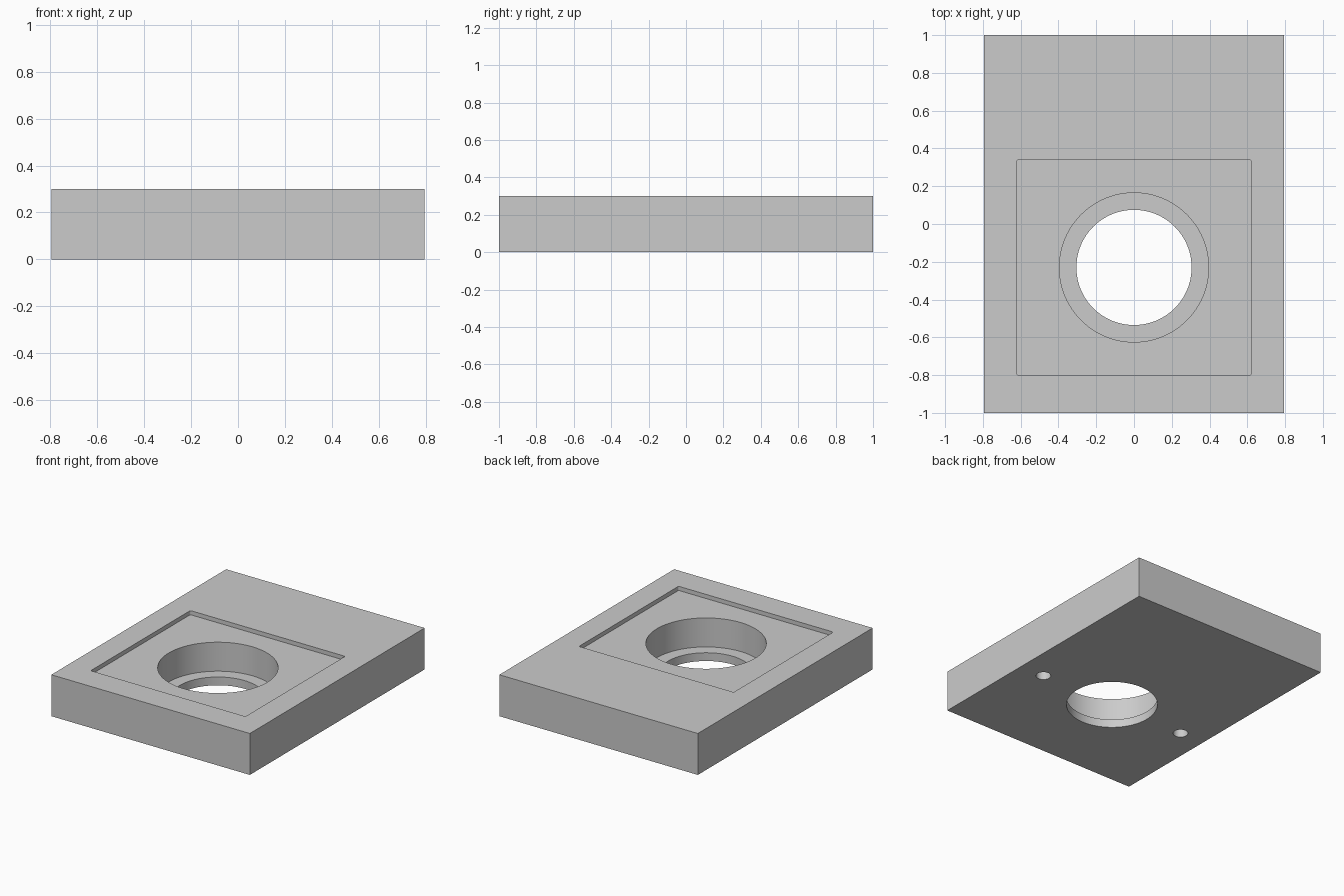
import bpy
import math

old = bpy.data.objects.get("Cube")
if old:
    bpy.data.objects.remove(old, do_unlink=True)

WIDTH, LENGTH, HEIGHT = 1.59, 2.0, 0.30
BORE_Y = -0.23
RECESS_Z = HEIGHT - 0.03   # floor of the square recess
LEDGE_Z = 0.06             # floor of the wide bore

grey = bpy.data.materials.new("light_grey")
grey.use_nodes = True
colour = (0.6, 0.6, 0.6, 1)
grey.diffuse_color = colour
grey.node_tree.nodes["Principled BSDF"].inputs["Base Color"].default_value = colour


def box(name, x, y, z):
    """Box spanning the given (low, high) ranges."""
    spans = (x, y, z)
    bpy.ops.mesh.primitive_cube_add(size=1, location=[sum(s) / 2 for s in spans])
    obj = bpy.context.object
    obj.name = name
    obj.scale = [s[1] - s[0] for s in spans]
    bpy.ops.object.transform_apply(location=False, rotation=False, scale=True)
    obj.data.materials.append(grey)
    return obj


def cylinder(name, x, radius, low, high, sides):
    bpy.ops.mesh.primitive_cylinder_add(vertices=sides, radius=radius, depth=high - low,
                                        location=(x, BORE_Y, (low + high) / 2))
    obj = bpy.context.object
    obj.name = name
    obj.data.materials.append(grey)
    return obj


def apply_modifier(obj, mod):
    bpy.ops.object.select_all(action="DESELECT")
    obj.select_set(True)
    bpy.context.view_layer.objects.active = obj
    bpy.ops.object.modifier_apply(modifier=mod.name)


def cut(obj, cutter):
    cutter.hide_render = True
    mod = obj.modifiers.new("cut", "BOOLEAN")
    mod.operation = "DIFFERENCE"
    mod.solver = "EXACT"
    mod.object = cutter
    apply_modifier(obj, mod)
    bpy.data.objects.remove(cutter, do_unlink=True)


# Main block
block = box("base_block", (-WIDTH / 2, WIDTH / 2), (-LENGTH / 2, LENGTH / 2), (0, HEIGHT))

# Shallow recess with slightly rounded vertical corners
recess = box("recess_cutter", (-0.62, 0.62), (-0.80, 0.34), (RECESS_Z, HEIGHT + 0.1))
weights = recess.data.attributes.new("bevel_weight_edge", "FLOAT", "EDGE")
for edge in recess.data.edges:
    a, b = (recess.data.vertices[i].co for i in edge.vertices)
    weights.data[edge.index].value = 1.0 if abs(a.z - b.z) > 0.01 else 0.0
bevel = recess.modifiers.new("round_corners", "BEVEL")
bevel.limit_method = "WEIGHT"
bevel.width = 0.01
bevel.segments = 4
apply_modifier(recess, bevel)
cut(block, recess)

# Wide bore down to the ledge, then the narrower through hole
cut(block, cylinder("wide_bore_cutter", 0, 0.395, LEDGE_Z, HEIGHT + 0.1, 96))
cut(block, cylinder("through_hole_cutter", 0, 0.305, -0.1, LEDGE_Z + 0.1, 96))

# Blind holes in the underside
for side in (-1, 1):
    cut(block, cylinder("blind_hole_cutter", side * 0.6, 0.05, -0.1, 0.15, 32))

bpy.ops.object.select_all(action="DESELECT")
block.select_set(True)
bpy.context.view_layer.objects.active = block
bpy.ops.object.shade_smooth_by_angle(angle=math.radians(30))
